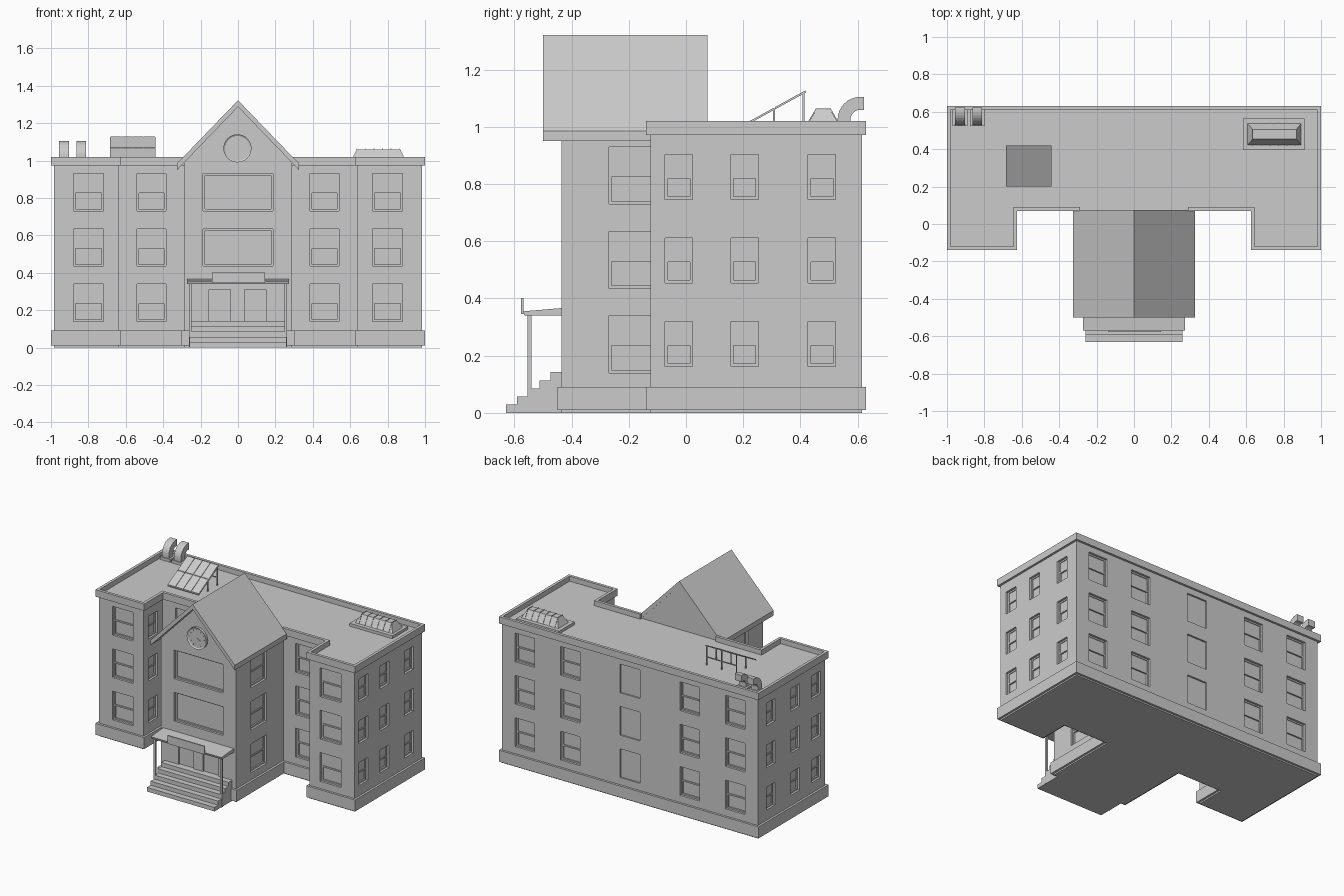
import bpy, bmesh, math
from mathutils import Matrix, Vector

if "Cube" in bpy.data.objects:
    bpy.data.objects.remove(bpy.data.objects["Cube"])


def finish(name, bm):
    bmesh.ops.recalc_face_normals(bm, faces=bm.faces[:])
    me = bpy.data.meshes.new(name)
    bm.to_mesh(me)
    bm.free()
    ob = bpy.data.objects.new(name, me)
    bpy.context.collection.objects.link(ob)
    return ob


def add_box(bm, x0, x1, y0, y1, z0, z1, m=Matrix()):
    t = Matrix.Translation(((x0 + x1) / 2, (y0 + y1) / 2, (z0 + z1) / 2))
    s = Matrix.Diagonal((x1 - x0, y1 - y0, z1 - z0, 1))
    bmesh.ops.create_cube(bm, size=1, matrix=m @ t @ s)


def add_prism(bm, pts, axis, a, b):
    """Extrude a 2D outline along an axis from a to b."""
    def to3(p, h):
        return {'x': (h, p[0], p[1]), 'y': (p[0], h, p[1]), 'z': (p[0], p[1], h)}[axis]
    lo = [bm.verts.new(to3(p, a)) for p in pts]
    hi = [bm.verts.new(to3(p, b)) for p in pts]
    bm.faces.new(lo)
    bm.faces.new(hi)
    n = len(pts)
    for i in range(n):
        bm.faces.new((lo[i], lo[(i + 1) % n], hi[(i + 1) % n], hi[i]))


def boxes(name, *dims):
    bm = bmesh.new()
    for d in dims:
        add_box(bm, *d)
    return finish(name, bm)


def prism(name, pts, axis, a, b):
    bm = bmesh.new()
    add_prism(bm, pts, axis, a, b)
    return finish(name, bm)


def offset(pts, d, closed):
    """Move a right-angled counter-clockwise path inward by d."""
    p = [Vector(q) for q in pts]
    n = len(p)
    out = []
    for i in range(n):
        o = Vector((0, 0))
        for j in (i - 1, i):
            if closed or 0 <= j < n - 1:
                e = (p[(j + 1) % n] - p[j]).normalized()
                o += Vector((-e.y, e.x))
        out.append(tuple(p[i] + o * d))
    return out


# Main walls, plinth and parapet from one footprint
half = [(.29, -.435), (.29, .085), (.64, .085), (.64, -.125), (.985, -.125), (.985, .615)]
foot = half + [(-x, y) for x, y in reversed(half)]
walls = prism("walls", foot, 'z', 0, .985)
prism("plinth", offset(foot, -.015, True), 'z', .01, .09)
path = foot[1:-1]
prism("parapet", offset(path, -.015, False) + offset(path, .005, False)[::-1], 'z', .972, 1.02)

# Windows: recesses cut from the walls, with frames and sashes inside
cut, frames = bmesh.new(), bmesh.new()
DEPTH = .025


def window(x, y, angle, w, z0, z1, kind="sash"):
    m = Matrix.Translation((x, y, 0)) @ Matrix.Rotation(math.radians(angle), 4, 'Z')
    h, f = w / 2, .01
    d = DEPTH if kind != "blank" else .012
    add_box(cut, -h, h, -.03, d, z0, z1, m)
    if kind == "blank":
        return
    y0, y1 = d - .01, d + .005
    add_box(frames, -h, -h + f, y0, y1, z0, z1, m)
    add_box(frames, h - f, h, y0, y1, z0, z1, m)
    for z in (z0, z1 - f):
        add_box(frames, -h + f, h - f, y0, y1, z, z + f, m)
    zm = (z0 + z1) / 2
    if kind == "sash":
        add_box(frames, -h + f, h - f, y0, y1, zm - f / 2, zm + f / 2, m)
        add_box(frames, -h + f, h - f, d - .005, y1, zm + f / 2, z1 - f, m)


for floor in range(3):
    z0, z1 = .14 + .295 * floor, .34 + .295 * floor
    s0, s1 = .162 + .292 * floor, .32 + .292 * floor
    for s in (-1, 1):
        window(s * .80, -.125, 0, .16, z0, z1)
        window(s * .4625, .085, 0, .155, z0, z1)
        window(s * .29, -.185, s * 90, .17, z0, z1)
        window(s * .64, -.02, -s * 90, .10, s0, s1)
        for y in (-.025, .205, .475):
            window(s * .985, y, s * 90, .097, s0, s1)
        for x in (.46, .81):
            window(s * x, .615, 180, .15, z0, z1)
    window(0, .615, 180, .155, z0, z1, "blank")
    if floor:
        window(0, -.435, 0, .375, z0, z1, "wide")
# Entrance doors
for x in (-.0975, .0925):
    window(x, -.435, 0, .115, .142, .31, "blank")

cutter = finish("window_cutter", cut)
cutter.hide_render = True
finish("window_frames", frames)
mod = walls.modifiers.new("windows", 'BOOLEAN')
mod.operation = 'DIFFERENCE'
mod.solver = 'EXACT'
mod.object = cutter
bpy.context.view_layer.objects.active = walls
bpy.ops.object.modifier_apply(modifier=mod.name)
bpy.data.objects.remove(cutter)

# Gable and its pitched roof
prism("gable", [(-.29, .96), (.29, .96), (.29, .99), (0, 1.29), (-.29, .99)], 'y', -.435, .073)
prism("gable_roof", [(-.325, .95), (-.325, .985), (0, 1.322), (.325, .985), (.325, .95), (0, 1.287)],
      'y', -.5, .075)

# Clock with rim, ticks and hands
C = Vector((-.003, -.443, 1.065))
bm = bmesh.new()
bmesh.ops.create_cone(bm, cap_ends=True, segments=32, radius1=.075, radius2=.075, depth=.02,
                      matrix=Matrix.Translation(C) @ Matrix.Rotation(math.pi / 2, 4, 'X'))
bm.normal_update()
front = [f for f in bm.faces if f.normal.y < -.9]
bmesh.ops.inset_region(bm, faces=front, thickness=.009, depth=-.006)
finish("clock", bm)
bm = bmesh.new()
for k in range(12):
    m = Matrix.Translation(C) @ Matrix.Rotation(k * math.pi / 6, 4, 'Y')
    add_box(bm, -.002, .002, -.006, -.002, .05, .06, m)
for a, l in ((0, .045), (120, .032)):
    m = Matrix.Translation(C) @ Matrix.Rotation(math.radians(a), 4, 'Y')
    add_box(bm, -.002, .002, -.007, -.002, -.005, l, m)
finish("clock_hands", bm)

# Entrance steps as one stair profile
stair = [(-.43, 0), (-.63, 0)]
for i in range(5):
    z = .0285 * (i + 1)
    stair += [(-.63 + .039 * i, z), (-.63 + .039 * (i + 1), z)]
stair[-1] = (-.43, .1425)
prism("steps", stair, 'x', -.26, .26)

# Canopy, posts and blank sign board
prism("canopy", [(-.43, .34), (-.565, .34), (-.57, .355), (-.43, .367)], 'x', -.272, .272)
boxes("canopy_posts", *[(s * .256 - .007, s * .256 + .007, -.554, -.54, 0, .342) for s in (-1, 1)])
boxes("sign_board", (-.14, .145, -.577, -.569, .345, .402))

# Tilted solar panels on a frame
bm = bmesh.new()


def slope(y):
    return 1.0 + (y - .2) * .55


add_prism(bm, [(.2, slope(.2)), (.42, slope(.42)), (.42, slope(.42) + .004), (.2, slope(.2) + .004)],
          'x', -.685, -.44)
for i in range(4):
    for a, b in ((.203, .308), (.312, .417)):
        x = -.683 + .0605 * i
        add_prism(bm, [(a, slope(a) + .003), (b, slope(b) + .003), (b, slope(b) + .008), (a, slope(a) + .008)],
                  'x', x, x + .0575)
finish("solar_panels", bm)
boxes("solar_frame", *[(x, x + .006, y, y + .006, .98, slope(y) + .002)
                       for x in (-.68, -.565, -.451) for y in (.305, .408)],
      (-.68, -.445, .408, .414, 1.04, 1.046))

# Skylight: curb, tapered glazing and ribs
boxes("skylight_curb", (.582, .912, .395, .565, .98, 1.005))
bm = bmesh.new()
lo = [(.605, .42), (.895, .42), (.895, .54), (.605, .54)]
hi = [(.635, .455), (.868, .455), (.868, .505), (.635, .505)]
v0 = [bm.verts.new((x, y, 1.0)) for x, y in lo]
v1 = [bm.verts.new((x, y, 1.06)) for x, y in hi]
bm.faces.new(v0)
bm.faces.new(v1)
for i in range(4):
    j = (i + 1) % 4
    bm.faces.new((v0[i], v0[j], v1[j], v1[i]))
finish("skylight", bm)
bm = bmesh.new()
rib = [(.416, 1.0), (.454, 1.064), (.506, 1.064), (.544, 1.0)]
for i in range(6):
    x = .635 + i * .0459
    add_prism(bm, rib, 'x', x - .002, x + .002)
finish("skylight_ribs", bm)

# Roof vents: curved square elbows on curbs
for side, x in (("left", -.93), ("right", -.838)):
    arc = [math.pi - k * math.pi / 16 for k in range(9)]

    def bend(r, rz):
        return [(.61 + r * math.cos(a), 1.025 + rz * math.sin(a)) for a in arc]

    outer = [(.53, .985)] + bend(.08, .08) + [(.622, 1.105)]
    inner = [(.575, .985)] + bend(.035, .035) + [(.622, 1.06)]
    prism("roof_vent_" + side, outer + inner[::-1], 'x', x - .026, x + .026)
    boxes("vent_curb_" + side, (x - .04, x + .04, .525, .612, .98, 1.005))
